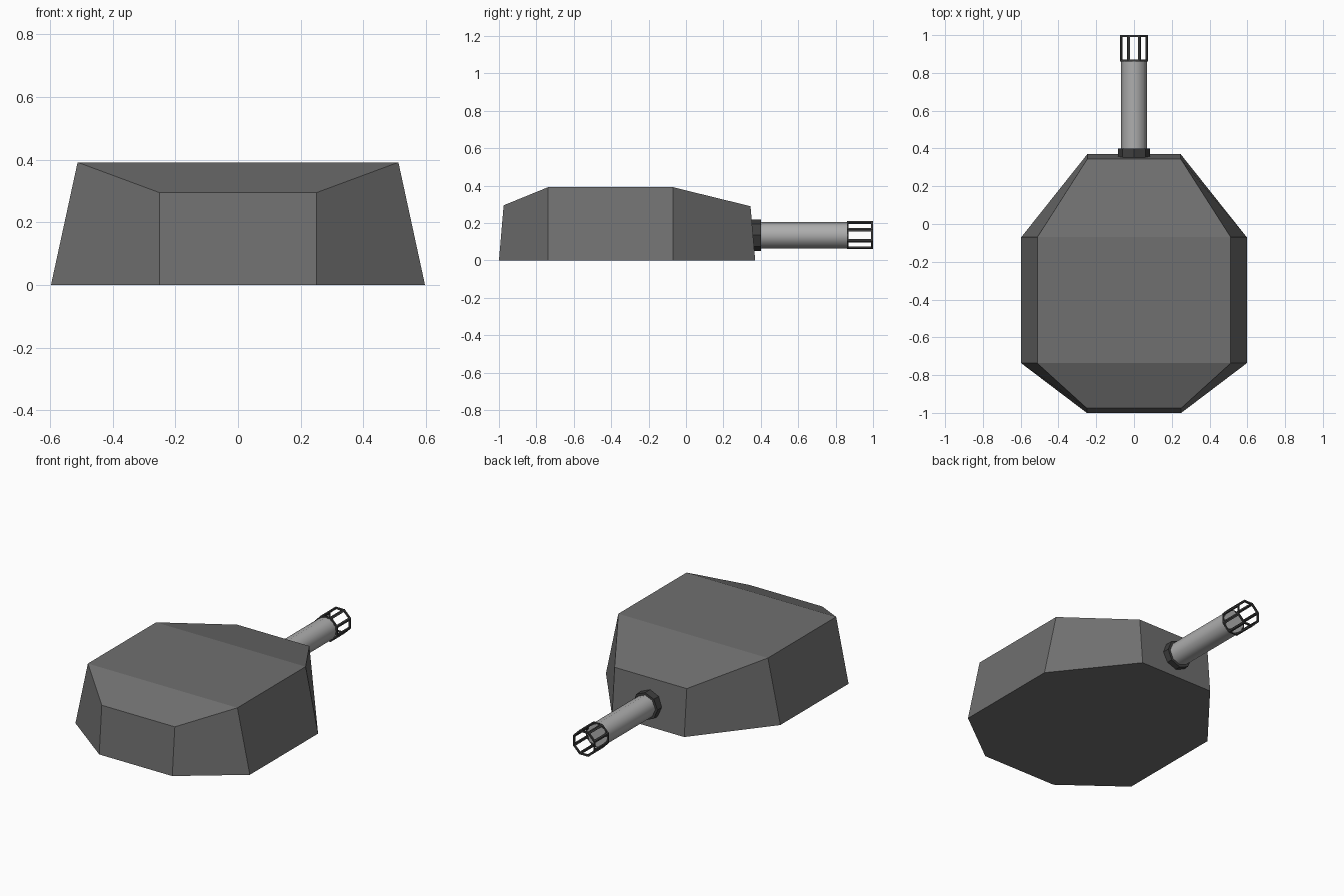
import bpy, bmesh, math
from mathutils import Vector

if "Cube" in bpy.data.objects:
    bpy.data.objects.remove(bpy.data.objects["Cube"])

AXIS_Z = 0.135   # height of the gun axis


def material(name, rgb):
    m = bpy.data.materials.new(name)
    m.diffuse_color = (*rgb, 1)
    m.use_nodes = True
    m.node_tree.nodes["Principled BSDF"].inputs["Base Color"].default_value = m.diffuse_color
    return m


hull_grey = material("hull grey", (0.16, 0.16, 0.16))
steel = material("light steel", (0.42, 0.42, 0.42))
dark_metal = material("dark metal", (0.05, 0.05, 0.05))


def finish(name, bm, mat):
    bmesh.ops.recalc_face_normals(bm, faces=bm.faces)
    me = bpy.data.meshes.new(name)
    bm.to_mesh(me)
    bm.free()
    me.materials.append(mat)
    ob = bpy.data.objects.new(name, me)
    bpy.context.collection.objects.link(ob)
    return ob


def prism(y0, y1, radius, turn=0.0, caps=True):
    """Eight-sided prism along y, centred on the gun axis."""
    bm = bmesh.new()
    rings = []
    for y in (y0, y1):
        ring = []
        for i in range(8):
            a = math.tau * i / 8 + turn
            ring.append(bm.verts.new((radius * math.cos(a), y,
                                      AXIS_Z + radius * math.sin(a))))
        rings.append(ring)
    for i in range(8):
        j = (i + 1) % 8
        bm.faces.new((rings[0][i], rings[0][j], rings[1][j], rings[1][i]))
    if caps:
        for ring in rings:
            bm.faces.new(ring)
    return bm


# Turret hull: sloped octagon, defined by its right half and mirrored
lower = [(0.25, -1.0, 0), (0.597, -0.737, 0), (0.597, -0.07, 0), (0.247, 0.37, 0)]
upper = [(0.25, -0.975, 0.295), (0.512, -0.737, 0.392),
         (0.512, -0.07, 0.392), (0.247, 0.345, 0.29)]
bm = bmesh.new()
rings = []
for half in (lower, upper):
    loop = half + [(-x, y, z) for x, y, z in reversed(half)]
    rings.append([bm.verts.new(p) for p in loop])
lo, up = rings
bm.faces.new(lo)
for i in range(8):
    j = (i + 1) % 8
    bm.faces.new((lo[i], lo[j], up[j], up[i]))
for i in range(3):   # front slope, flat roof, rear slope
    bm.faces.new((up[i], up[i + 1], up[6 - i], up[7 - i]))
finish("turret_hull", bm, hull_grey)

# Barrel: smooth sided tube with sharp ends
barrel = finish("barrel", prism(0.33, 0.87, 0.07), steel)
for f in barrel.data.polygons:
    f.use_smooth = len(f.vertices) == 4

# Collar where the barrel meets the hull
finish("barrel_collar", prism(0.34, 0.40, 0.085), dark_metal)

# Muzzle brake: open cage with one slot in every side
bm = prism(0.86, 1.0, 0.081, math.pi / 8, caps=False)
bmesh.ops.recalc_face_normals(bm, faces=bm.faces)
sides = list(bm.faces)
bmesh.ops.inset_individual(bm, faces=sides, thickness=0.014)
bmesh.ops.delete(bm, geom=sides, context='FACES')
muzzle = finish("muzzle_brake", bm, dark_metal)
# make sure the shell faces outward before thickening inward
p = muzzle.data.polygons[0]
if p.normal.dot(p.center - Vector((0, p.center.y, AXIS_Z))) < 0:
    muzzle.data.flip_normals()
wall = muzzle.modifiers.new("wall", 'SOLIDIFY')
wall.thickness = 0.01
wall.offset = -1
